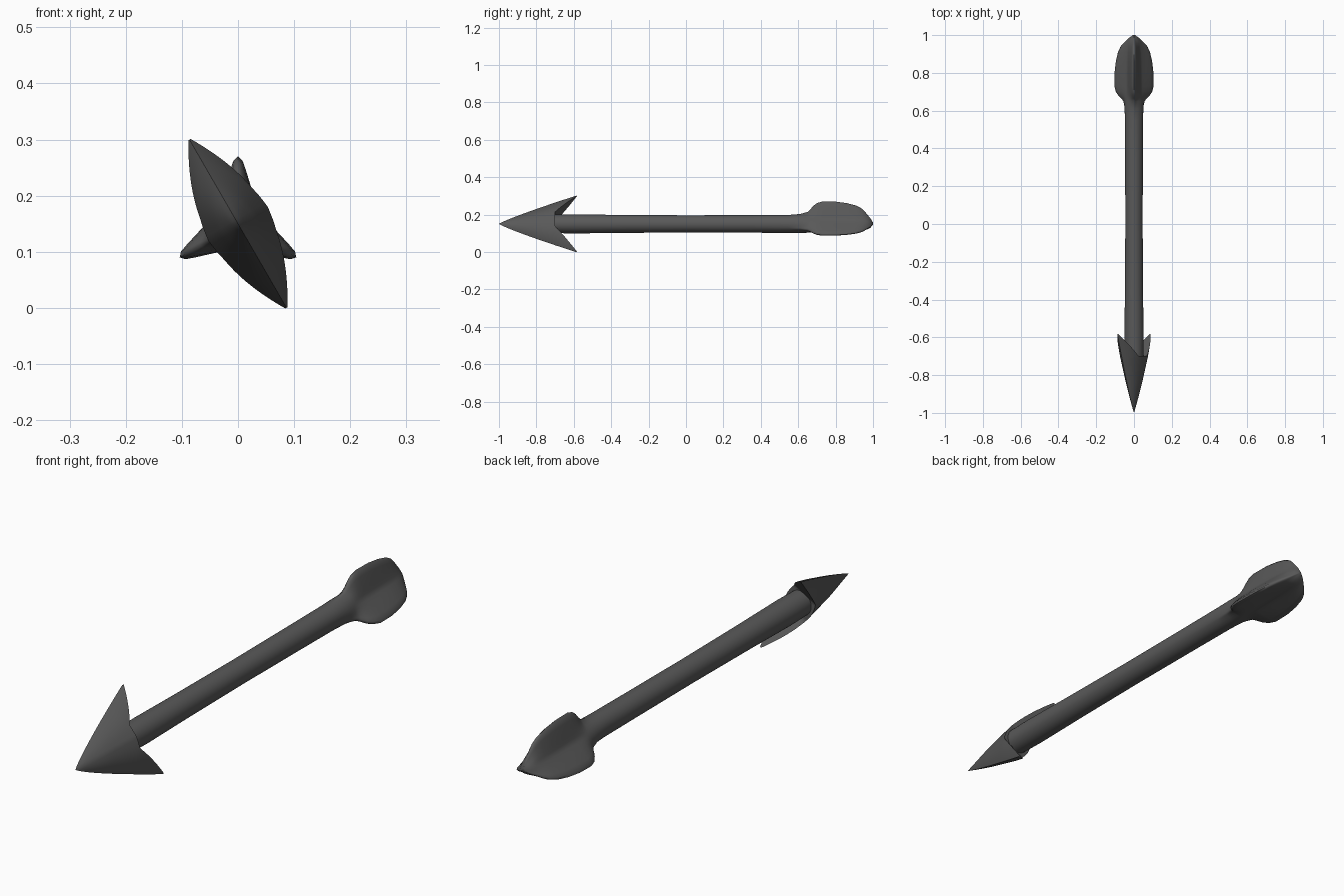
import bpy, bmesh, math
from mathutils import Vector

if "Cube" in bpy.data.objects:
    bpy.data.objects.remove(bpy.data.objects["Cube"])

CZ = 0.15  # height of the arrow axis

dark = bpy.data.materials.new("dark_grey")
dark.diffuse_color = (0.1, 0.1, 0.1, 1)
dark.use_nodes = True
dark.node_tree.nodes["Principled BSDF"].inputs["Base Color"].default_value = dark.diffuse_color


def interp(x, pts):
    for (x0, y0), (x1, y1) in zip(pts, pts[1:]):
        if x <= x1:
            return y0 + (y1 - y0) * max(0, (x - x0) / (x1 - x0))
    return pts[-1][1]


def finish(bm, name, angle):
    bmesh.ops.remove_doubles(bm, verts=bm.verts, dist=0.0003)
    bmesh.ops.recalc_face_normals(bm, faces=bm.faces)
    mesh = bpy.data.meshes.new(name)
    bm.to_mesh(mesh)
    bm.free()
    mesh.materials.append(dark)
    ob = bpy.data.objects.new(name, mesh)
    bpy.context.collection.objects.link(ob)
    bpy.ops.object.select_all(action='DESELECT')
    ob.select_set(True)
    bpy.context.view_layer.objects.active = ob
    bpy.ops.object.shade_smooth_by_angle(angle=math.radians(angle))
    return ob


# Shaft flowing into three fletching fins: (y, core radius, fin tip radius)
stations = [(-0.76, .048, .048), (-0.6, .051, .051), (-0.35, .048, .048), (0, .046, .046),
            (0.35, .047, .047), (0.55, .048, .048), (0.61, .049, .053), (0.65, .047, .064),
            (0.665, .046, .078), (0.68, .045, .096), (0.70, .044, .111), (0.73, .043, .120),
            (0.80, .042, .119), (0.86, .041, .111), (0.91, .039, .098), (0.94, .036, .082),
            (0.957, .033, .065), (0.97, .029, .049), (0.985, .021, .031), (1.0, .005, .007)]
# Fin share of the radius by angle from the fin centre
half = [(0, 1), (4, .91), (8.5, .69), (14.5, .47), (23, .28), (34, .13), (47, .04), (60, 0)]
section = []
for k in range(3):
    centre = 90 + 120 * k
    section += [(centre - a, s) for a, s in reversed(half[:-1])]
    section += [(centre + a, s) for a, s in half[1:]]

bm = bmesh.new()
rings = []
for y, core, tip in stations:
    ring = []
    for a, s in section:
        r = core + (tip - core) * s
        a = math.radians(a)
        ring.append(bm.verts.new((r * math.cos(a), y, CZ + r * math.sin(a))))
    rings.append(ring)
n = len(section)
for a, b in zip(rings, rings[1:]):
    for i in range(n):
        bm.faces.new((a[i], a[(i + 1) % n], b[(i + 1) % n], b[i]))
bm.faces.new(rings[0])
bm.faces.new(rings[-1])
finish(bm, "shaft_with_fletching", 75)

# Barbed head: lens-shaped blade tilted about the axis
HALF_W = 0.173
U = Vector((-0.5, 0, 0.866))   # blade width direction
V = Vector((0.866, 0, 0.5))    # blade thickness direction
COLS, ROWS = 40, 14


def half_thickness(u, y):
    w = HALF_W * ((y + 1) / 0.41) ** 0.88 if y > -1 else 0
    if w < 1e-6:
        return 0
    t = interp(y, [(-1, 0), (-0.85, .034), (-0.7, .061), (-0.58, .072)])
    s = min(1, abs(u) / w)
    return t * max(0, 1 - 0.25 * s - 0.75 * s ** 2.6)


bm = bmesh.new()
sides = []
for sign in (1, -1):
    grid = []
    for c in range(COLS + 1):
        u = HALF_W * (2 * c / COLS - 1)
        y0 = -1 + 0.41 * (abs(u) / HALF_W) ** (1 / 0.88)
        y1 = max(-0.70, -0.69 + 0.91 * (abs(u) - 0.055))
        col = []
        for r in range(ROWS + 1):
            y = y0 + (y1 - y0) * r / ROWS
            h = half_thickness(u, y) if r else 0
            p = U * u + V * h * sign
            col.append(bm.verts.new((p.x, y, CZ + p.z)))
        grid.append(col)
    for a, b in zip(grid, grid[1:]):
        for r in range(ROWS):
            bm.faces.new((a[r], b[r], b[r + 1], a[r + 1]))
    sides.append(grid)
# Close the notched back of the blade
for c in range(COLS):
    bm.faces.new((sides[0][c][-1], sides[0][c + 1][-1], sides[1][c + 1][-1], sides[1][c][-1]))
finish(bm, "arrow_head", 50)
